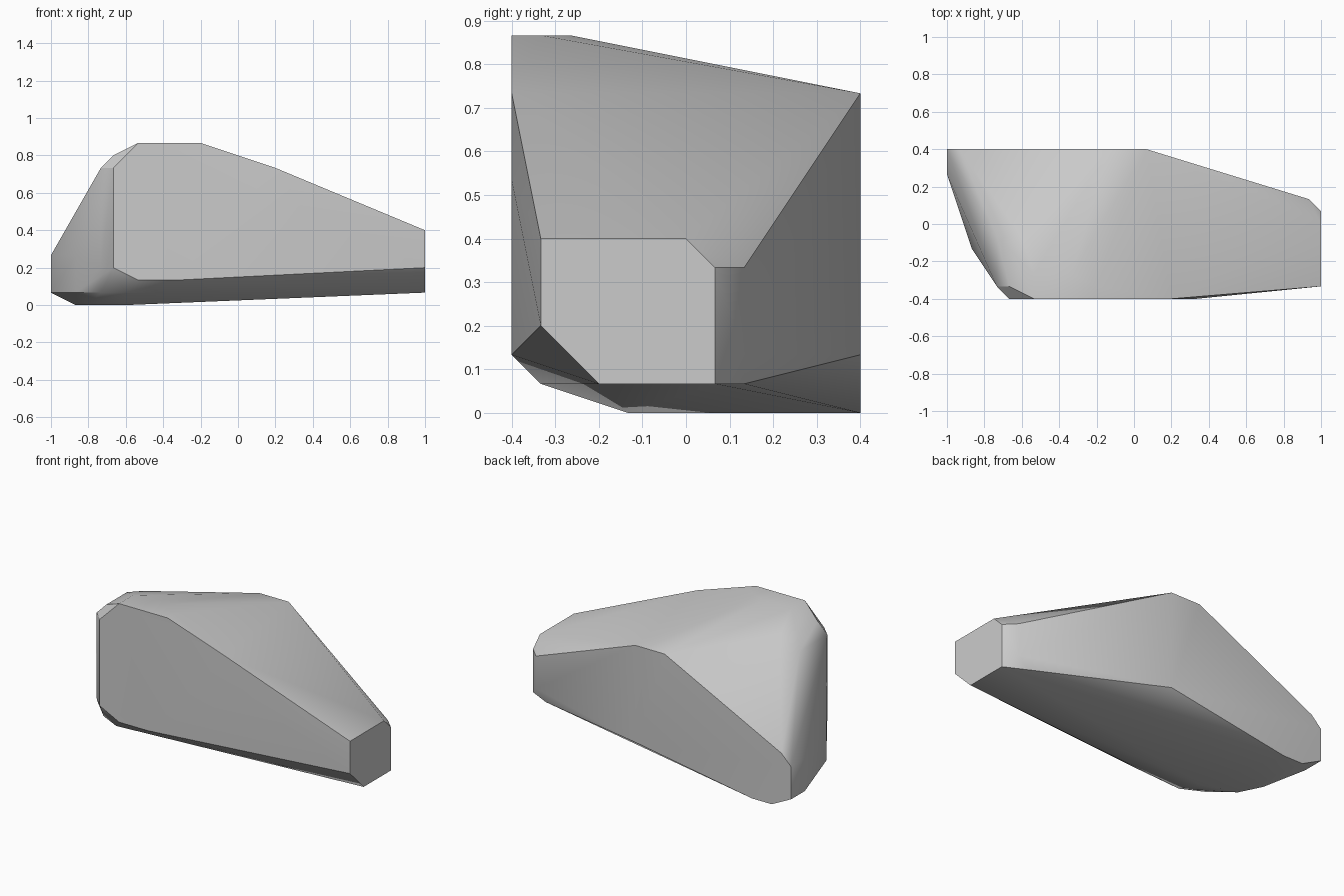
import bpy
import bmesh
from math import radians

# Clear the default cube only
default = bpy.data.objects.get("Cube")
if default:
    bpy.data.objects.remove(default, do_unlink=True)

UNIT = 1 / 15  # the stone is cut on a regular grid


def section(axis, level, outline):
    """Place a flat outline of grid points at one level of the given axis."""
    points = []
    for first, second in outline:
        point = [first, second]
        point.insert(axis, level)
        points.append([value * UNIT for value in point])
    return points


X_AXIS, Y_AXIS, Z_AXIS = range(3)
corners = []

# Narrow end facet, outlined in y and z
corners += section(X_AXIS, 15, [(-5, 6), (0, 6), (1, 5), (1, 1), (-3, 1), (-5, 3)])
corners += section(X_AXIS, 14, [(2, 5), (2, 2)])

# Flat back facet, outlined in x and z
corners += section(Y_AXIS, 6, [(1, 11), (-2, 11), (-14, 5), (-15, 4),
                               (-15, 1), (-13, 0), (-11, 0), (1, 2)])

# Broad front facet, outlined in x and z
corners += section(Y_AXIS, -6, [(-10, 3), (-10, 11), (-8, 13), (-3, 13),
                                (3, 11), (5, 8), (-5, 2), (-8, 2)])

# Top ridge and its rounded shoulder, outlined in x and y
corners += section(Z_AXIS, 13, [(-8, -4), (-5, -4), (-3, -5)])
corners += section(Z_AXIS, 12, [(-10, -5), (-10, -2), (-9, -1)])
corners += section(Z_AXIS, 11, [(-11, -5), (-11, -1)])

# Blunt end, rounding from the front to the back
corners += section(Z_AXIS, 4, [(-15, 4), (-13, -2)])
corners += section(Z_AXIS, 3, [(-11, -5)])

# Chamfered underside
corners += section(Z_AXIS, 1, [(-15, 4), (-13, -2), (-11, -4), (-9, -5), (13, 2)])
corners += section(Z_AXIS, 0, [(-13, 1), (-12, -1), (-9, -2)])

# Wrap the sections in one faceted solid
bm = bmesh.new()
for corner in corners:
    bm.verts.new(corner)
bmesh.ops.remove_doubles(bm, verts=bm.verts, dist=UNIT / 100)
bmesh.ops.convex_hull(bm, input=bm.verts)
loose = [v for v in bm.verts if not v.link_faces]
bmesh.ops.delete(bm, geom=loose, context='VERTS')
bmesh.ops.dissolve_limit(bm, angle_limit=radians(1), verts=bm.verts, edges=bm.edges)
bmesh.ops.recalc_face_normals(bm, faces=bm.faces)
mesh = bpy.data.meshes.new("rock")
bm.to_mesh(mesh)
bm.free()

rock = bpy.data.objects.new("rock", mesh)
bpy.context.collection.objects.link(rock)

# Plain grey stone
stone = bpy.data.materials.new("grey stone")
stone.use_nodes = True
grey = (0.6, 0.6, 0.6, 1)
stone.diffuse_color = grey
stone.node_tree.nodes["Principled BSDF"].inputs["Base Color"].default_value = grey
mesh.materials.append(stone)

# Soft shading across shallow facets, crisp main edges
bpy.ops.object.select_all(action='DESELECT')
rock.select_set(True)
bpy.context.view_layer.objects.active = rock
bpy.ops.object.shade_smooth_by_angle(angle=radians(35))
